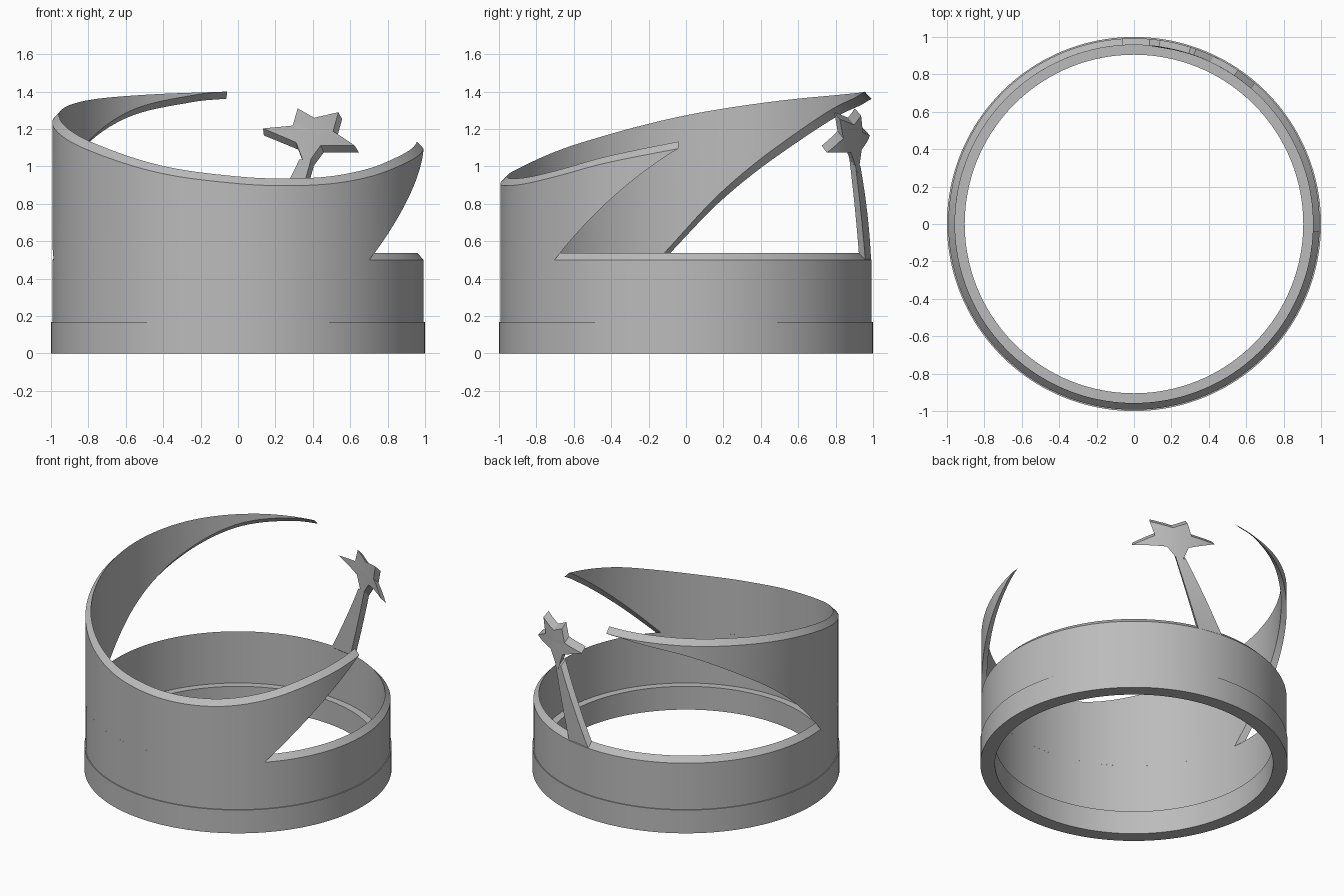
import bpy
import bmesh
from math import sin, cos, pi, radians

cube = bpy.data.objects.get("Cube")
if cube:
    bpy.data.objects.remove(cube)

OUTER, INNER = 0.993, 0.957   # wall radii
SHEAR = 0.038                 # inner edges sit higher than outer ones
RIM = 0.5                     # height of the plain band
LEDGE = 0.167

grey = bpy.data.materials.new("plain_grey")
grey.use_nodes = True
grey.diffuse_color = (0.5, 0.5, 0.5, 1)
grey.node_tree.nodes["Principled BSDF"].inputs["Base Color"].default_value = (0.5, 0.5, 0.5, 1)


def finish(name, bm):
    bmesh.ops.remove_doubles(bm, verts=bm.verts[:], dist=0.0004)
    bmesh.ops.recalc_face_normals(bm, faces=bm.faces[:])
    mesh = bpy.data.meshes.new(name)
    bm.to_mesh(mesh)
    bm.free()
    obj = bpy.data.objects.new(name, mesh)
    bpy.context.collection.objects.link(obj)
    mesh.materials.append(grey)
    bpy.ops.object.select_all(action="DESELECT")
    obj.select_set(True)
    bpy.context.view_layer.objects.active = obj
    bpy.ops.object.shade_smooth_by_angle(angle=radians(25))
    return obj


def curve(points, u):
    """Smooth curve z(u) through points sorted by u."""
    n = len(points)

    def slope(i):
        a, b = points[max(i - 1, 0)], points[min(i + 1, n - 1)]
        return (b[1] - a[1]) / (b[0] - a[0])
    i = 0
    while i < n - 2 and u > points[i + 1][0]:
        i += 1
    (u0, z0), (u1, z1) = points[i], points[i + 1]
    w = u1 - u0
    t = min(max((u - u0) / w, 0), 1)
    h = t * t * (3 - 2 * t)
    return (z0 * (1 - h) + z1 * h + w * slope(i) * t * (1 - t) ** 2
            - w * slope(i + 1) * t * t * (1 - t))


def wrap(name, bm):
    """Thicken a flat (angle, 0, height) sheet and wrap it round the ring."""
    bmesh.ops.remove_doubles(bm, verts=bm.verts[:], dist=0.0004)
    faces = bm.faces[:]
    border = [e.verts[:] for e in bm.edges if e.is_boundary]
    inner = {v: bm.verts.new((v.co.x, 1, v.co.z)) for v in bm.verts[:]}
    for f in faces:
        bm.faces.new([inner[v] for v in reversed(f.verts[:])])
    for a, b in border:
        bm.faces.new((a, b, inner[b], inner[a]))
    for v in bm.verts:
        u, d, z = v.co
        r = OUTER + (INNER - OUTER) * d
        v.co = (r * sin(u), -r * cos(u), z + SHEAR * d)
    return finish(name, bm)


def strip(name, us, low, high):
    bm = bmesh.new()
    cols = [[bm.verts.new((u, 0, z)) for z in (low(u), high(u))] for u in us]
    for (a, b), (c, d) in zip(cols, cols[1:]):
        bm.faces.new((a, c, d, b))
    return wrap(name, bm)


# Lower band: lathed profile with a thicker foot and a bevelled rim
SEGMENTS = 160
profile = [(0.905, 0), (1, 0), (1, LEDGE), (OUTER, LEDGE), (OUTER, RIM),
           (INNER, RIM + SHEAR), (INNER, LEDGE), (0.905, LEDGE)]
bm = bmesh.new()
rings = []
for k in range(SEGMENTS):
    a = 2 * pi * k / SEGMENTS
    rings.append([bm.verts.new((r * sin(a), -r * cos(a), z)) for r, z in profile])
for k, ring in enumerate(rings):
    after = rings[(k + 1) % SEGMENTS]
    for j in range(len(profile)):
        m = (j + 1) % len(profile)
        bm.faces.new((ring[j], after[j], after[m], ring[m]))
finish("lower_band", bm)

# Crescent wall: angle 0 is the front, positive towards +x
top = [(-3.08, 1.362), (-2.6, 1.345), (-2.09, 1.31), (-1.57, 1.235), (-0.93, 1.085),
       (-0.41, 0.96), (0, 0.908), (0.25, 0.897), (0.52, 0.907), (0.8, 0.947),
       (1.12, 1.017), (1.53, 1.095)]
left_cut = [(-3.08, 1.362), (-2.9, 1.345), (-2.5, 1.26), (-2.1, 1.065),
            (-1.77, 0.825), (-1.45, RIM)]
right_cut = [(0.785, RIM), (1.047, 0.735), (1.266, 0.915), (1.47, 1.06), (1.53, 1.095)]


def crescent_low(u):
    if u < left_cut[-1][0]:
        return curve(left_cut, u)
    if u > right_cut[0][0]:
        return curve(right_cut, u)
    return RIM


def span(a, b, n):
    return [a + (b - a) * k / n for k in range(n + 1)]


angles = span(-3.08, -1.45, 44) + span(-1.45, 0.785, 56)[1:] + span(0.785, 1.53, 24)[1:]
strip("crescent_wall", angles, crescent_low, lambda u: curve(top, u))

# Leaning strut, given as angle from the back
bm = bmesh.new()
rows = 8
pairs = []
for k in range(rows + 1):
    t = k / rows
    z = RIM - 0.01 + 0.51 * t
    pairs.append([bm.verts.new((pi - p, 0, z))
                  for p in (0.08 + 0.27 * t, 0.26 + 0.16 * t)])
for (a, b), (c, d) in zip(pairs, pairs[1:]):
    bm.faces.new((a, b, d, c))
wrap("star_strut", bm)

# Five-pointed star, tips and valleys alternating
star = [(0.14, 1.165), (0.31, 1.18), (0.34, 1.272), (0.44, 1.222), (0.595, 1.252),
        (0.56, 1.15), (0.71, 1.073), (0.48, 1.075), (0.385, 0.96), (0.33, 1.09)]
bm = bmesh.new()
hub = bm.verts.new((pi - 0.425, 0, 1.145))
outline = [bm.verts.new((pi - p, 0, z)) for p, z in star]
for a, b in zip(outline, outline[1:] + outline[:1]):
    bm.faces.new((hub, a, b))
bmesh.ops.subdivide_edges(bm, edges=bm.edges[:], cuts=3, use_grid_fill=True)
wrap("star", bm)
